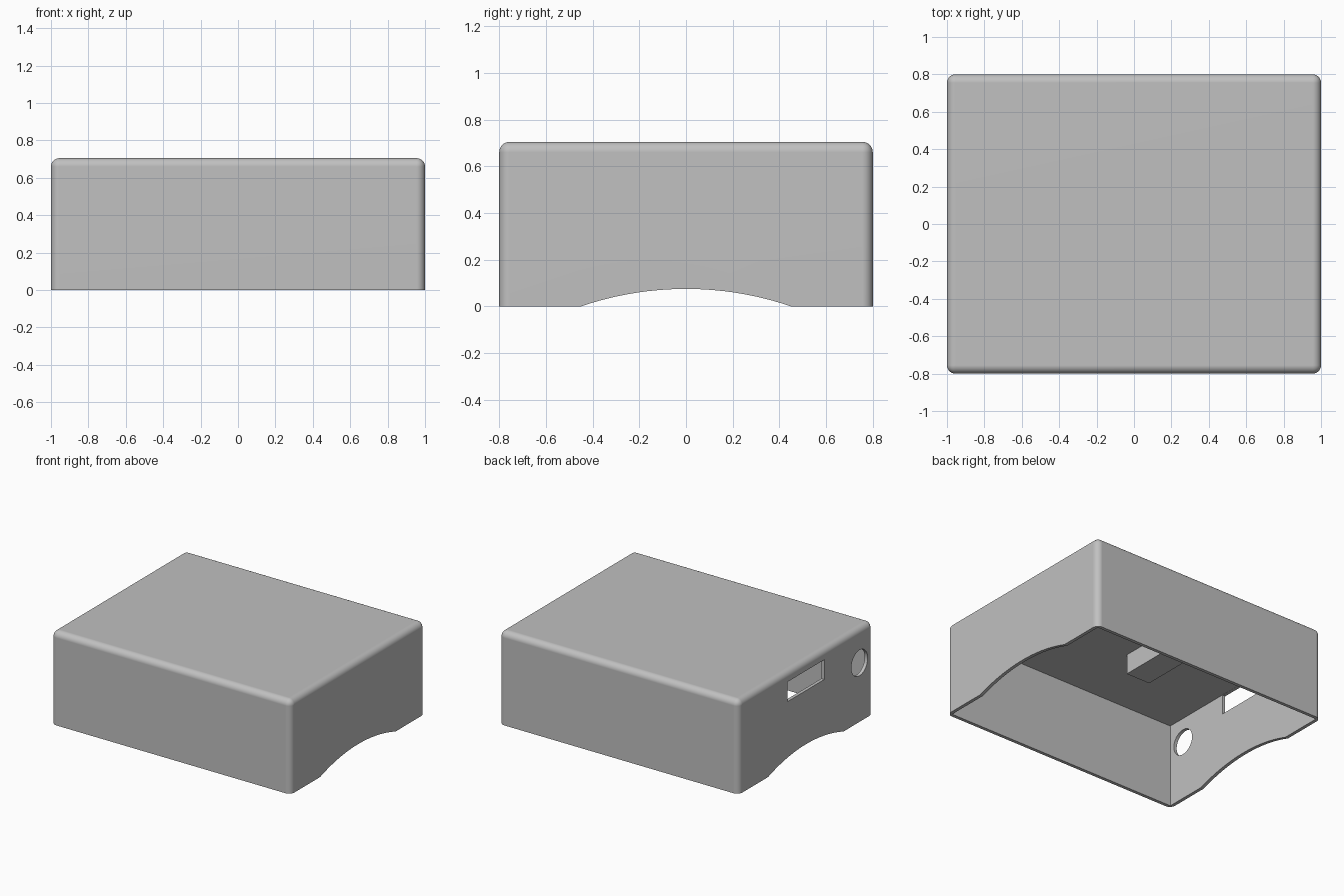
import bpy, bmesh, math
from mathutils import Matrix, Vector

default = bpy.data.objects.get("Cube")
if default:
    bpy.data.objects.remove(default, do_unlink=True)

grey = bpy.data.materials.new("mid grey")
grey.use_nodes = True
grey.diffuse_color = (0.53, 0.53, 0.53, 1)
grey.node_tree.nodes["Principled BSDF"].inputs["Base Color"].default_value = grey.diffuse_color

WIDTH, DEPTH, HEIGHT = 2.0, 1.6, 0.705
WALL, CEILING, FILLET = 0.025, 0.63, 0.045


def finish(name, bm):
    mesh = bpy.data.meshes.new(name)
    bm.to_mesh(mesh)
    bm.free()
    mesh.materials.append(grey)
    obj = bpy.data.objects.new(name, mesh)
    bpy.context.collection.objects.link(obj)
    return obj


def box(name, low, high, fillet=0):
    low, high = Vector(low), Vector(high)
    bm = bmesh.new()
    bmesh.ops.create_cube(bm, size=1, matrix=Matrix.Translation((low + high) / 2)
                          @ Matrix.Diagonal((*(high - low), 1)))
    if fillet:
        # Round every edge except those of the open base
        edges = [e for e in bm.edges if max(v.co.z for v in e.verts) > low.z + 0.01]
        bmesh.ops.bevel(bm, geom=edges, offset=fillet, segments=8, profile=0.5,
                        affect='EDGES', clamp_overlap=True)
    return finish(name, bm)


def rod(name, x, y, z, radius, length, sides):
    bm = bmesh.new()
    bmesh.ops.create_cone(bm, cap_ends=True, segments=sides, radius1=radius,
                          radius2=radius, depth=length,
                          matrix=Matrix.Translation((x, y, z)) @ Matrix.Rotation(math.pi / 2, 4, 'Y'))
    return finish(name, bm)


def activate(obj):
    bpy.ops.object.select_all(action='DESELECT')
    obj.select_set(True)
    bpy.context.view_layer.objects.active = obj


def cut(target, cutter):
    cutter.hide_render = True
    mod = target.modifiers.new("cut", 'BOOLEAN')
    mod.operation = 'DIFFERENCE'
    mod.solver = 'EXACT'
    mod.object = cutter
    activate(target)
    bpy.ops.object.modifier_apply(modifier=mod.name)
    bpy.data.objects.remove(cutter, do_unlink=True)


# Outer shell with rounded top and corners
shell = box("case_shell", (-WIDTH / 2, -DEPTH / 2, 0), (WIDTH / 2, DEPTH / 2, HEIGHT), FILLET)

# Hollow interior, open at the base
cut(shell, box("cavity_cutter", (WALL - WIDTH / 2, WALL - DEPTH / 2, -0.2),
               (WIDTH / 2 - WALL, DEPTH / 2 - WALL, CEILING)))

# Shallow arch through the base of both end walls
half, rise = 0.45, 0.075
radius = (half ** 2 + rise ** 2) / (2 * rise)
cut(shell, rod("arch_cutter", 0, 0, rise - radius, radius, 3, 256))

# Slot and round port through one end wall
cut(shell, box("slot_cutter", (-1.1, -0.22, 0.48), (-0.9, 0.22, CEILING - 0.001)))
cut(shell, rod("port_cutter", -1, -0.64, 0.445, 0.097, 0.2, 48))

# Block hanging from the ceiling
box("inner_block", (-0.32, -0.22, 0.48), (-0.12, 0.22, CEILING + 0.01))

# Smooth fillets and arch, crisp flat faces
activate(shell)
bpy.ops.object.shade_smooth_by_angle(angle=math.radians(30))
weighted = shell.modifiers.new("weighted normals", 'WEIGHTED_NORMAL')
weighted.keep_sharp = True
